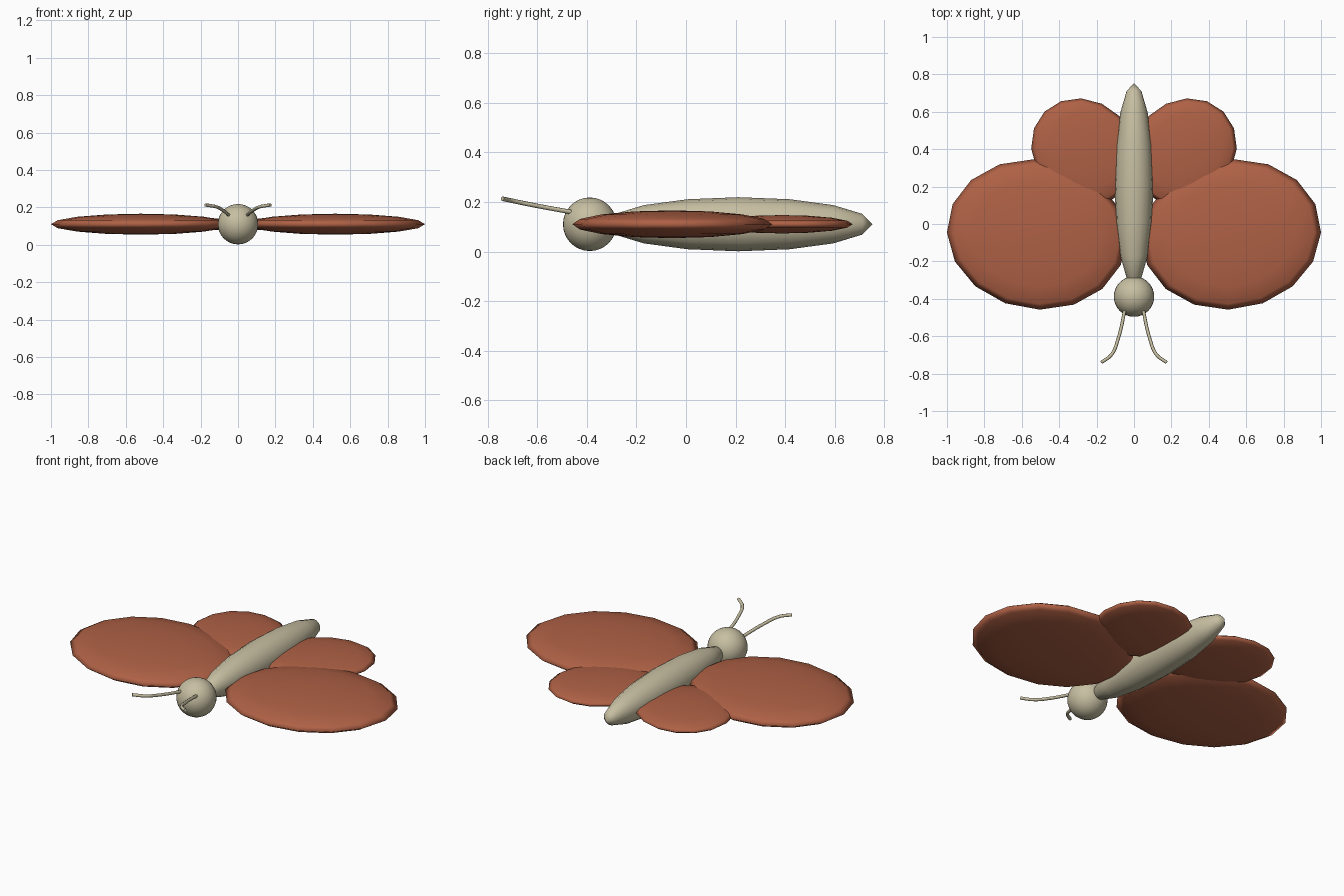
import bpy, bmesh, math
from mathutils import Matrix

if "Cube" in bpy.data.objects:
    bpy.data.objects.remove(bpy.data.objects["Cube"])

ZC = 0.11  # height of the centre plane


def material(name, rgb):
    m = bpy.data.materials.new(name)
    m.diffuse_color = (*rgb, 1)
    m.use_nodes = True
    m.node_tree.nodes["Principled BSDF"].inputs["Base Color"].default_value = m.diffuse_color
    return m


TAN = material("tan", (0.57, 0.52, 0.36))
RUST = material("rust", (0.43, 0.12, 0.06))


def ellipsoid(name, mat, matrix, segs=16, rings=8):
    """Smooth UV sphere pushed through an affine matrix."""
    bm = bmesh.new()
    bmesh.ops.create_uvsphere(bm, u_segments=segs, v_segments=rings, radius=1)
    bm.transform(matrix)
    if matrix.determinant() < 0:
        bmesh.ops.reverse_faces(bm, faces=bm.faces[:])
    for f in bm.faces:
        f.smooth = True
    me = bpy.data.meshes.new(name)
    bm.to_mesh(me)
    bm.free()
    me.materials.append(mat)
    ob = bpy.data.objects.new(name, me)
    bpy.context.collection.objects.link(ob)
    return ob


def place(x, y, sx, sy, sz, turn=0.0):
    return (Matrix.Translation((x, y, ZC)) @ Matrix.Rotation(turn, 4, 'Z')
            @ Matrix.Diagonal((sx, sy, sz, 1)))


# body: long ellipsoid with its poles along y
ellipsoid("body", TAN, place(0, 0.212, 0.104, 0.54, 0.109)
          @ Matrix.Rotation(math.radians(90), 4, 'X'))

# head
ellipsoid("head", TAN, place(0, -0.388, 0.108, 0.108, 0.108), 32, 16)

for side, label in ((1, "right"), (-1, "left")):
    mirror = Matrix.Diagonal((side, 1, 1, 1))

    # large front wing, very slightly skewed
    skew = Matrix.Identity(4)
    skew[0][1], skew[1][0] = 0.04, 0.02
    front = Matrix.Translation((0.52, -0.056, ZC)) @ skew @ Matrix.Diagonal((0.48, 0.402, 0.056, 1))
    ellipsoid(label + "_front_wing", RUST, mirror @ front)

    # small rear wing, angled outwards
    rear = place(0.265, 0.387, 0.302, 0.267, 0.037, math.radians(45))
    ellipsoid(label + "_rear_wing", RUST, mirror @ rear)

    # antenna: thin curved tube
    cu = bpy.data.curves.new(label + "_antenna", 'CURVE')
    cu.dimensions = '3D'
    cu.bevel_depth = 0.009
    cu.bevel_resolution = 2
    cu.resolution_u = 6
    cu.use_fill_caps = True
    path = [(0.045, -0.44, 0.155), (0.085, -0.615, 0.187),
            (0.12, -0.698, 0.204), (0.174, -0.74, 0.213)]
    sp = cu.splines.new('BEZIER')
    sp.bezier_points.add(len(path) - 1)
    for bp, (x, y, z) in zip(sp.bezier_points, path):
        bp.co = (x * side, y, z)
        bp.handle_left_type = bp.handle_right_type = 'AUTO'
    cu.materials.append(TAN)
    ob = bpy.data.objects.new(label + "_antenna", cu)
    bpy.context.collection.objects.link(ob)
